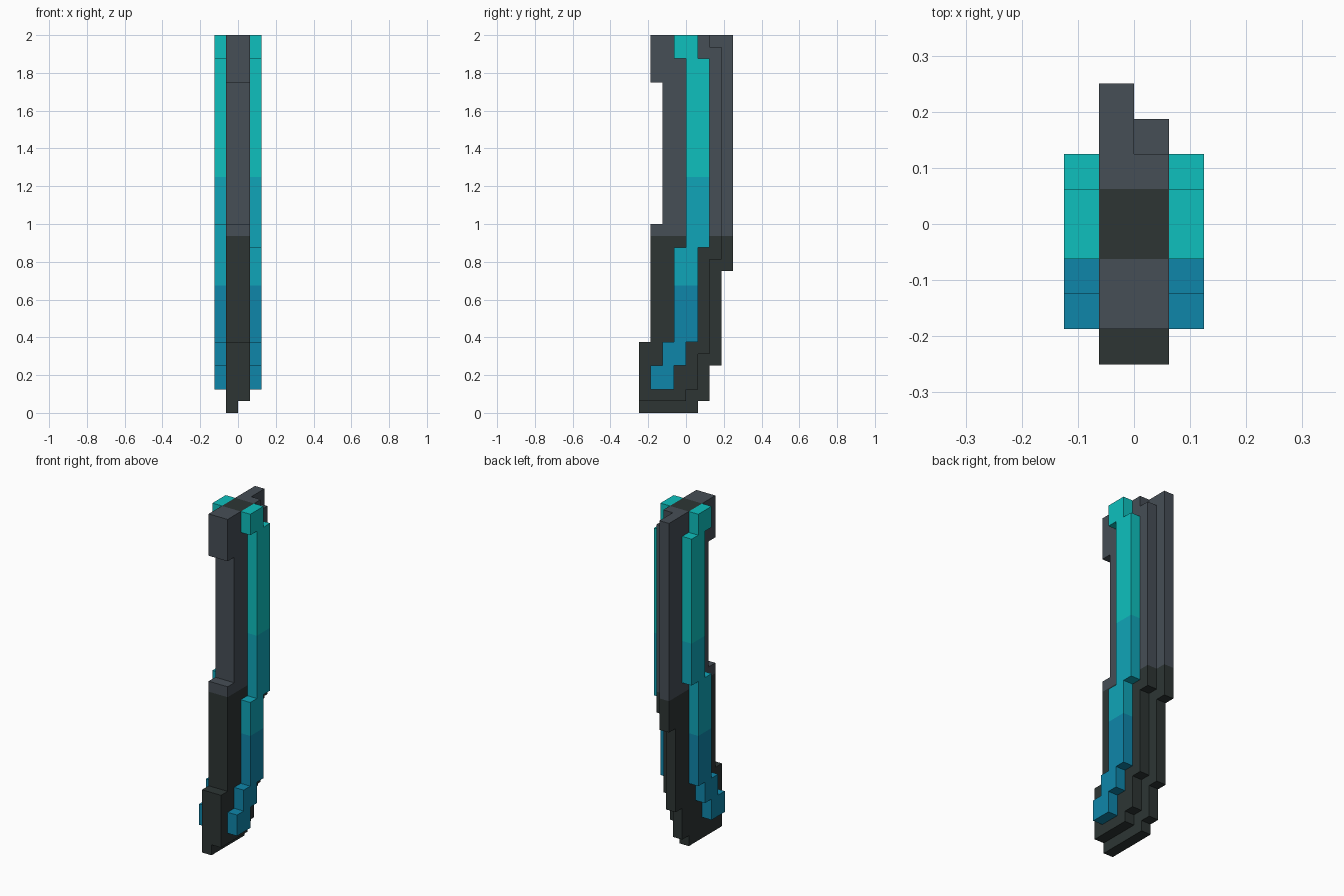
import bpy
import bmesh

cube = bpy.data.objects.get("Cube")
if cube:
    bpy.data.objects.remove(cube, do_unlink=True)

U = 1 / 16  # one step of the blocky grid


def material(name, rgb):
    lin = [((c / 255 + 0.055) / 1.055) ** 2.4 for c in rgb]
    m = bpy.data.materials.new(name)
    m.use_nodes = True
    m.diffuse_color = (*lin, 1)
    bsdf = m.node_tree.nodes["Principled BSDF"]
    bsdf.inputs["Base Color"].default_value = (*lin, 1)
    bsdf.inputs["Roughness"].default_value = 0.8
    return m


slate = material("slate grey", (70, 78, 86))
charcoal = material("charcoal", (45, 53, 52))
teal = material("bright teal", (14, 192, 190))
sea = material("sea blue", (16, 165, 184))
ocean = material("deep blue", (15, 134, 170))


def slab(name, profile, x0, x1, mats, cuts, mouth=False):
    """Extrude a (y, z) outline in grid steps along x, banding colours at the cut heights."""
    bm = bmesh.new()
    face = bm.faces.new([bm.verts.new((x0 * U, y * U, z * U)) for y, z in profile])
    ext = bmesh.ops.extrude_face_region(bm, geom=[face])
    moved = [g for g in ext["geom"] if isinstance(g, bmesh.types.BMVert)]
    bmesh.ops.translate(bm, verts=moved, vec=((x1 - x0) * U, 0, 0))
    for h in cuts:
        bmesh.ops.bisect_plane(bm, geom=bm.verts[:] + bm.edges[:] + bm.faces[:],
                               plane_co=(0, 0, h), plane_no=(0, 0, 1))
    bmesh.ops.recalc_face_normals(bm, faces=bm.faces[:])
    for f in bm.faces:
        c = f.calc_center_bounds()
        f.material_index = sum(c.z < h for h in cuts)
        # dark opening on the top end
        if mouth and c.z > 1.99 and abs(c.y) < U / 2:
            f.material_index = 1
    me = bpy.data.meshes.new(name)
    bm.to_mesh(me)
    bm.free()
    for m in mats:
        me.materials.append(m)
    ob = bpy.data.objects.new(name, me)
    bpy.context.collection.objects.link(ob)


# Body: both halves share the front edge, the backs step differently
top_and_front = [(1, 32), (-1, 32), (-3, 32), (-3, 28), (-2, 28), (-2, 16),
                 (-3, 16), (-3, 6), (-4, 6)]
left_back = [(-4, 1), (0, 1), (0, 2), (1, 2), (1, 5), (2, 5), (2, 13), (3, 13),
             (3, 31), (2, 31), (2, 32)]
right_back = [(-4, 0), (1, 0), (1, 1), (2, 1), (2, 4), (3, 4), (3, 12), (4, 12),
              (4, 32)]
for name, back, x0, x1 in (("body_left", left_back, 0, 1),
                           ("body_right", right_back, -1, 0)):
    slab(name, top_and_front + back, x0, x1, (slate, charcoal), (15 * U,), mouth=True)


# Side trims: stepped bands; the step below the long bar sits higher on the right
def trim(name, step, x0, x1):
    outline = [(1, 32), (-1, 32), (-1, 30), (0, 30), (0, step), (-1, step),
               (-1, 6), (-2, 6), (-2, 4), (-3, 4), (-3, 2), (-1, 2), (-1, 4),
               (0, 4), (0, 6), (1, 6), (1, step), (2, step), (2, 30), (1, 30)]
    slab(name, outline, x0, x1, (teal, sea, ocean), (1.25, 0.675))


trim("trim_left", 14, 1, 2)
trim("trim_right", 16, -2, -1)
